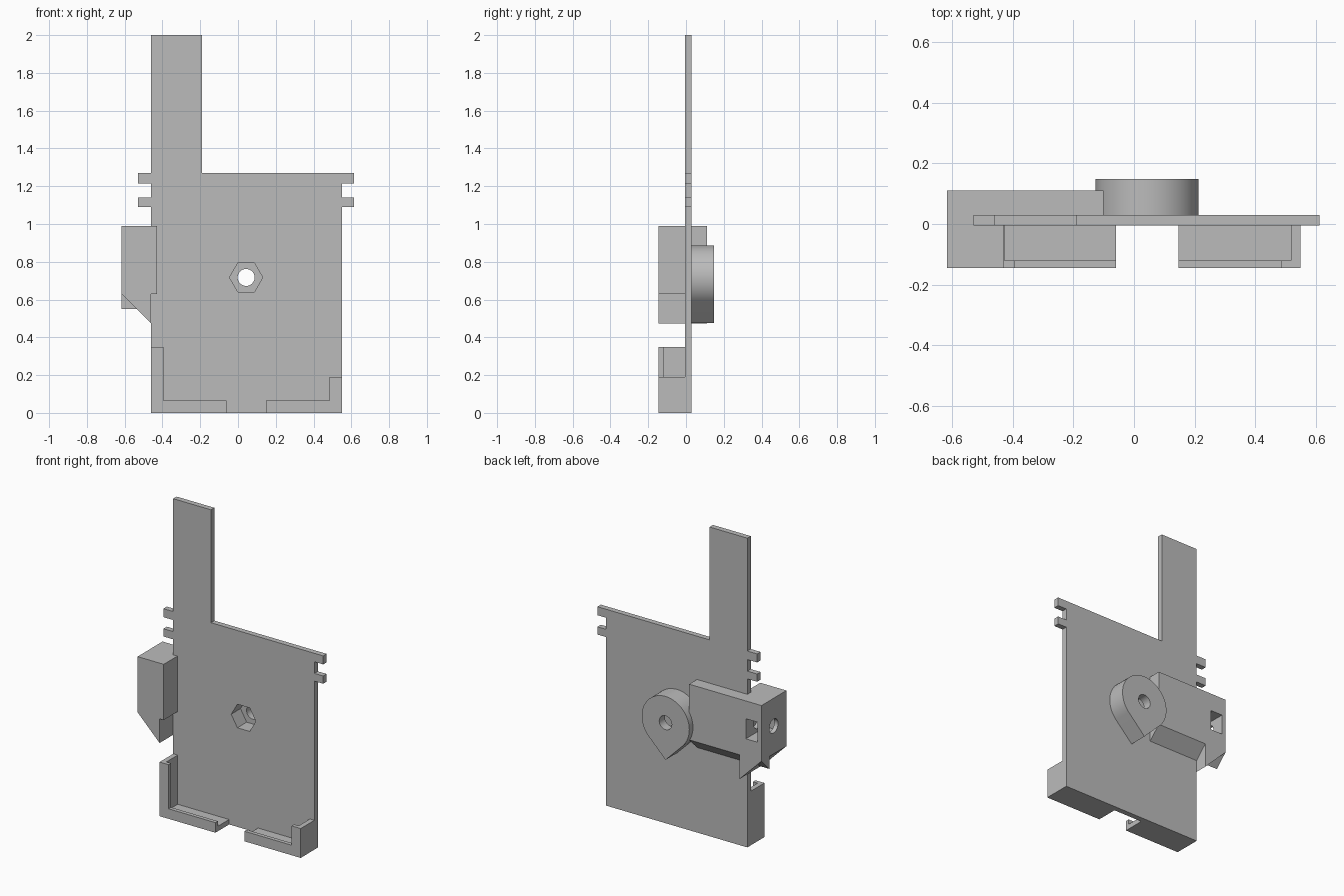
import bpy, bmesh
from math import cos, sin, radians, sqrt

cube = bpy.data.objects.get("Cube")
if cube:
    bpy.data.objects.remove(cube, do_unlink=True)

grey = bpy.data.materials.new("plain grey")
grey.use_nodes = True
grey.diffuse_color = (0.5, 0.5, 0.5, 1)
grey.node_tree.nodes["Principled BSDF"].inputs["Base Color"].default_value = (0.5, 0.5, 0.5, 1)


def prism(name, points, lo, hi, axis="y"):
    """Extrude an (x, z) profile along y, or a (y, z) profile along x."""
    bm = bmesh.new()
    place = (lambda a, b: (a, lo, b)) if axis == "y" else (lambda a, b: (lo, a, b))
    face = bm.faces.new([bm.verts.new(place(a, b)) for a, b in points])
    step = (0, hi - lo, 0) if axis == "y" else (hi - lo, 0, 0)
    out = bmesh.ops.extrude_face_region(bm, geom=[face])["geom"]
    bmesh.ops.translate(bm, vec=step, verts=[v for v in out if isinstance(v, bmesh.types.BMVert)])
    bmesh.ops.recalc_face_normals(bm, faces=bm.faces)
    mesh = bpy.data.meshes.new(name)
    bm.to_mesh(mesh)
    bm.free()
    mesh.materials.append(grey)
    ob = bpy.data.objects.new(name, mesh)
    bpy.context.collection.objects.link(ob)
    return ob


def rect(a0, a1, b0, b1):
    return [(a0, b0), (a1, b0), (a1, b1), (a0, b1)]


def arc(ca, cb, r, n, start=0, end=360):
    steps = n if end - start == 360 else n - 1
    return [(ca + r * cos(radians(start + (end - start) * i / steps)),
             cb + r * sin(radians(start + (end - start) * i / steps))) for i in range(n)]


def select_only(ob):
    bpy.ops.object.select_all(action="DESELECT")
    ob.select_set(True)
    bpy.context.view_layer.objects.active = ob


def cut(ob, *cutters):
    for cutter in cutters:
        mod = ob.modifiers.new("cut", "BOOLEAN")
        mod.operation, mod.solver, mod.object = "DIFFERENCE", "EXACT", cutter
        select_only(ob)
        bpy.ops.object.modifier_apply(modifier=mod.name)


def smooth(ob):
    select_only(ob)
    bpy.ops.object.shade_smooth_by_angle(angle=radians(30))


FRONT, BACK = -0.005, 0.03
L, R = -0.46, 0.55

# Back plate with the tall tongue and two pairs of side tabs
outline = [(L, 0), (R, 0)]
tabs = [(1.09, 1.14), (1.215, 1.27)]
for z0, z1 in tabs:
    outline += [(R, z0), (0.613, z0), (0.613, z1), (R, z1)]
outline.pop()
outline += [(-0.19, 1.27), (-0.19, 2), (L, 2)]
for z0, z1 in reversed(tabs):
    outline += [(L, z1), (-0.53, z1), (-0.53, z0), (L, z0)]
plate = prism("plate", outline, FRONT, BACK)

# Teardrop pivot boss on the back, with a bolt hole and a hexagonal nut pocket
cx, cz, r = 0.043, 0.717, 0.17
boss = prism("pivot_boss", arc(cx, cz, r, 60, -45, 225) + [(cx, cz - r * sqrt(2))], BACK, 0.148)
bolt = prism("bolt_cutter", arc(cx, cz, 0.045, 40), -0.1, 0.3)
nut = prism("nut_cutter", arc(cx, cz, 0.088, 6), -0.1, 0.09)
for part in (plate, boss):
    cut(part, bolt, nut)
    smooth(part)

# Side housing with a sloped underside, a side screw hole and a nut slot
OUT, TOP, SHELF = -0.617, 0.99, 0.63
NEAR, FAR = -0.145, 0.11
housing = prism("side_housing", [(OUT, SHELF), (L, SHELF + OUT - L), (L, TOP), (OUT, TOP)], NEAR, FAR)
screw = prism("screw_cutter", arc(-0.015, 0.81, 0.045, 40), -0.7, -0.47, "x")
slot = prism("slot_cutter", rect(-0.59, -0.505, 0.745, 0.875), -0.095, 0.2)
cut(housing, screw, slot)
smooth(housing)
prism("housing_flange", rect(L, -0.43, SHELF, TOP), NEAR, FRONT)

# Arm across the back of the plate, joined to the housing by a wedge
prism("back_arm", [(BACK, 0.55), (FAR, SHELF), (FAR, TOP), (BACK, TOP)], L, -0.10, "x")
prism("arm_wedge", [(BACK, 0.55), (FAR, SHELF), (BACK, SHELF)], OUT, L, "x")

# Corner brackets: floor, side wall and an L-shaped front lip
WALL, LIP, LIP_Y = 0.032, 0.065, -0.12
for side, edge, end, height, s in (("right", L, -0.06, 0.35, 1), ("left", R, 0.147, 0.19, -1)):
    corner = [(edge, 0), (end, 0), (end, WALL), (edge + s * WALL, WALL),
              (edge + s * WALL, height), (edge, height)]
    prism(side + "_bracket", corner, LIP_Y, FRONT)
    lip = [(edge, 0), (end, 0), (end, LIP), (edge + s * LIP, LIP),
           (edge + s * LIP, height), (edge, height)]
    prism(side + "_bracket_lip", lip, NEAR, LIP_Y)

for cutter in (bolt, nut, screw, slot):
    bpy.data.objects.remove(cutter, do_unlink=True)
